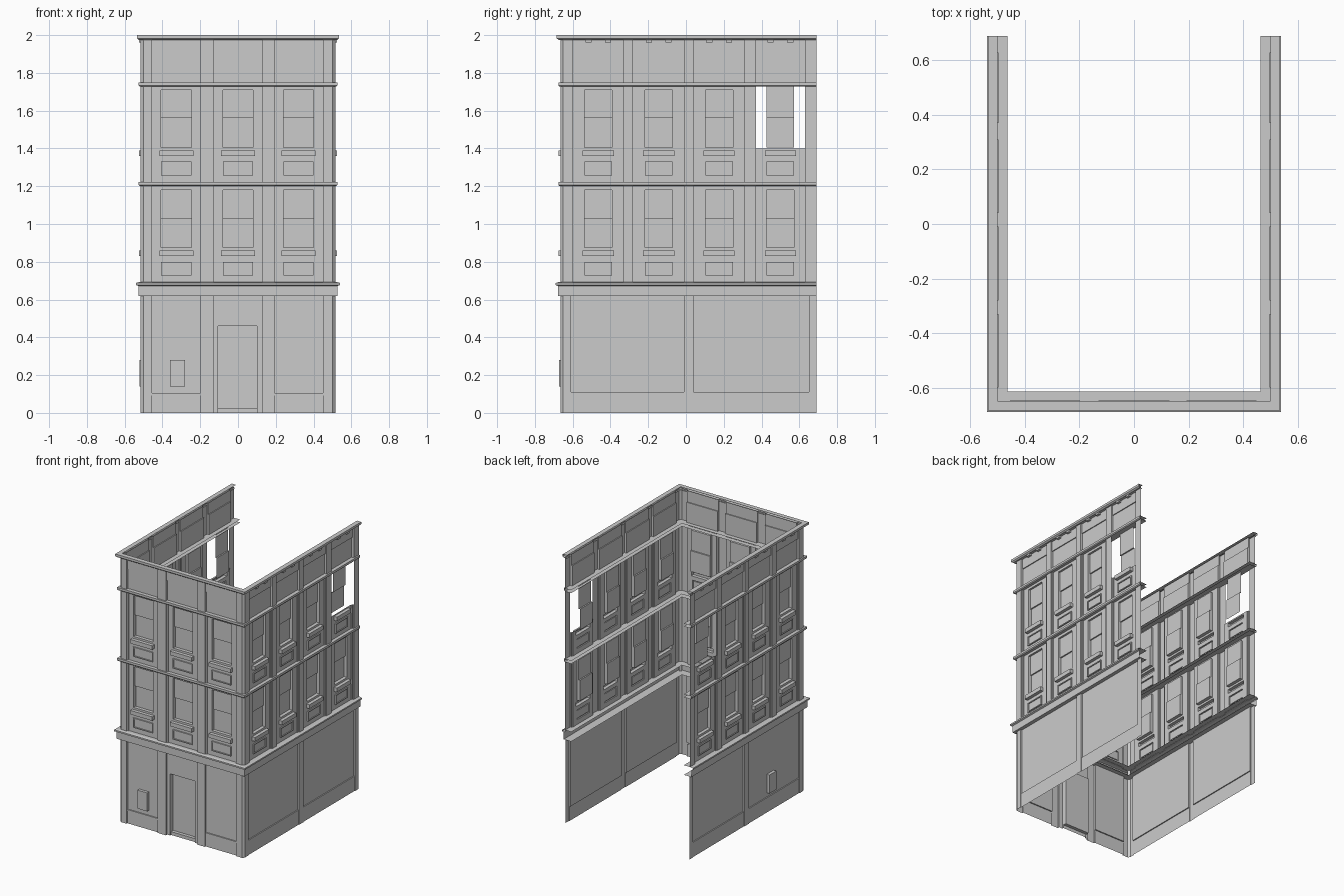
import bpy, bmesh

if "Cube" in bpy.data.objects:
    bpy.data.objects.remove(bpy.data.objects["Cube"])

BACK = 0.69          # open rear end of the side walls
SHIFT = 0.15         # front plane lies at y = -(depth + SHIFT)
PIL, PANEL = 0.515, 0.50
FRONT_BAYS = [(-0.455, -0.198), (-0.13, 0.13), (0.192, 0.45)]
SIDE_BAYS = [(-0.60, -0.33), (-0.28, -0.01), (0.04, 0.31), (0.37, 0.63)]
FRONT_SPAN, SIDE_SPAN = (-0.50, 0.50), (-0.65, BACK)


def on_front(u, d, z):
    return (u, -(d + SHIFT), z)


def on_right(u, d, z):
    return (d, u, z)


def on_left(u, d, z):
    return (-d, u, z)


def make_object(name, quads):
    bm = bmesh.new()
    for q in quads:
        bm.faces.new([bm.verts.new(p) for p in q])
    bmesh.ops.remove_doubles(bm, verts=bm.verts, dist=1e-5)
    bmesh.ops.recalc_face_normals(bm, faces=bm.faces)
    mesh = bpy.data.meshes.new(name)
    bm.to_mesh(mesh)
    bm.free()
    ob = bpy.data.objects.new(name, mesh)
    bpy.context.collection.objects.link(ob)
    return ob


def relief(name, place, rects):
    """Stepped wall skin from rectangles (u0, u1, z0, z1, depth); later ones win, None is a hole."""
    us = sorted({round(v, 4) for r in rects for v in r[:2]})
    zs = sorted({round(v, 4) for r in rects for v in r[2:4]})

    def depth(i, j):
        if not (0 <= i < len(us) - 1 and 0 <= j < len(zs) - 1):
            return None
        u, z = (us[i] + us[i + 1]) / 2, (zs[j] + zs[j + 1]) / 2
        for r in reversed(rects):
            if r[0] < u < r[1] and r[2] < z < r[3]:
                return r[4]
        return None

    quads = []
    for i in range(len(us) - 1):
        for j in range(len(zs) - 1):
            d = depth(i, j)
            if d is None:
                continue
            a, b, c, e = us[i], us[i + 1], zs[j], zs[j + 1]
            quads.append([place(a, d, c), place(b, d, c), place(b, d, e), place(a, d, e)])
            n = depth(i + 1, j)
            if n is not None and abs(n - d) > 1e-6:
                quads.append([place(b, d, c), place(b, n, c), place(b, n, e), place(b, d, e)])
            n = depth(i, j + 1)
            if n is not None and abs(n - d) > 1e-6:
                quads.append([place(a, d, e), place(b, d, e), place(b, n, e), place(a, n, e)])
    return make_object(name, quads)


def band(name, profile):
    """Moulding profile (depth, z) carried round the three walls."""
    def path(d, z):
        return [(-d, BACK, z), (-d, -d - SHIFT, z), (d, -d - SHIFT, z), (d, BACK, z)]
    quads = []
    for p, q in zip(profile, profile[1:]):
        a, b = path(*p), path(*q)
        quads += [[a[k], a[k + 1], b[k + 1], b[k]] for k in range(3)]
    return make_object(name, quads)


def storey(name, place, span, bays, half, z0, z1, sill, broken=False):
    """One window storey: pilasters, panels, sash windows, sills and aprons."""
    rects = [(*span, z0, z1, PIL)]
    for k, (a, b) in enumerate(bays):
        c = (a + b) / 2
        gap = broken and k == len(bays) - 1
        rects += [(a, b, z0, z1, 0.507), (a + 0.01, b - 0.01, z0, z1, PANEL)]
        if gap:      # bay with its wall missing around the window
            rects.append((a, b, sill + 0.01, z1, None))
        top = z1 if gap else z1 - 0.02
        mid = sill + 0.17
        rects += [
            (c - half, c + half, sill + 0.015, mid, 0.475),              # lower sash
            (c - half, c + half, mid, top, 0.485),                       # upper sash
            (c - half - 0.01, c + half + 0.01, sill - 0.03, sill, 0.525),  # sill
            (c - half, c + half, sill - 0.132, sill - 0.06, 0.509),      # apron frame
            (c - half + 0.007, c + half - 0.007, sill - 0.125, sill - 0.067, 0.503),
        ]
    relief(name, place, rects)


def parapet(name, place, span, bays):
    rects = [(*span, 1.75, 1.985, PIL)]
    for a, b in bays:
        rects += [(a, b, 1.75, 1.90, 0.498), (a, b, 1.90, 1.985, 0.505)]
    relief(name, place, rects)


# Window storeys and parapets on all three walls
WALLS = [("front", on_front, FRONT_SPAN, FRONT_BAYS, 0.08),
         ("right", on_right, SIDE_SPAN, SIDE_BAYS, 0.073),
         ("left", on_left, SIDE_SPAN, SIDE_BAYS, 0.073)]
for label, place, span, bays, half in WALLS:
    storey(label + "_second_storey", place, span, bays, half, 0.69, 1.20, 0.86)
    storey(label + "_third_storey", place, span, bays, half, 1.22, 1.73, 1.39, label != "front")
    parapet(label + "_parapet", place, span, bays)

# Ground floor front: three bays, door and wall box
ground = [(*FRONT_SPAN, 0, 0.62, PIL)]
for a, b in FRONT_BAYS:
    ground += [(a, b, 0, 0.62, PANEL), (a, b, 0, 0.092, 0.506), (a, b, 0.092, 0.104, 0.509)]
ground += [(-0.13, 0.13, 0, 0.62, PANEL),
           (-0.105, 0.10, 0, 0.025, 0.49),
           (-0.105, 0.10, 0.025, 0.46, 0.465)]
relief("front_ground_floor", on_front, ground)

# Ground floor sides: two plain panels with a plinth
for label, place in (("right", on_right), ("left", on_left)):
    rects = [(*SIDE_SPAN, 0, 0.62, 0.512)]
    for a, b in ((-0.61, -0.01), (0.04, 0.65)):
        rects += [(a, b, 0, 0.11, 0.508), (a, b, 0.11, 0.62, PANEL)]
    relief(label + "_ground_floor", place, rects)


def wall_box(name, place, c):
    relief(name, place, [(c - 0.041, c + 0.041, 0.14, 0.28, PANEL),
                         (c - 0.040, c + 0.040, 0.141, 0.279, 0.522)])


wall_box("front_wall_box", on_front, -0.32)
wall_box("left_wall_box", on_left, -0.28)

# Chamfered front corners
for s, label in ((1, "right"), (-1, "left")):
    a, b = (s * 0.50, -0.665), (s * PIL, -0.65)
    make_object(label + "_corner_chamfer", [[(*a, 0), (*b, 0), (*b, 1.99), (*a, 1.99)]])

# Mouldings between storeys and the coping
band("shop_cornice", [(0.465, 0.62), (0.528, 0.62), (0.528, 0.672), (0.54, 0.677),
                      (0.54, 0.688), (0.525, 0.692), (0.465, 0.692)])
for label, z in (("lower", 1.20), ("upper", 1.728)):
    band(label + "_belt_course", [(0.465, z), (0.52, z), (0.526, z + 0.006),
                                  (0.526, z + 0.022), (0.465, z + 0.022)])
band("coping", [(0.505, 1.975), (0.525, 1.975), (0.535, 1.983), (0.535, 2.0), (0.50, 2.0)])

# Small brackets under the side copings
for label, place in (("right", on_right), ("left", on_left)):
    quads = []
    for a, b in SIDE_BAYS:
        for off in (-0.052, 0.052):
            u0, u1 = (a + b) / 2 + off - 0.016, (a + b) / 2 + off + 0.016
            lo, hi, d0, d1 = 1.962, 1.976, 0.505, 0.524
            quads += [[place(u0, d1, lo), place(u1, d1, lo), place(u1, d1, hi), place(u0, d1, hi)],
                      [place(u0, d0, lo), place(u1, d0, lo), place(u1, d1, lo), place(u0, d1, lo)],
                      [place(u0, d0, lo), place(u0, d1, lo), place(u0, d1, hi), place(u0, d0, hi)],
                      [place(u1, d0, lo), place(u1, d1, lo), place(u1, d1, hi), place(u1, d0, hi)]]
    make_object(label + "_coping_brackets", quads)
